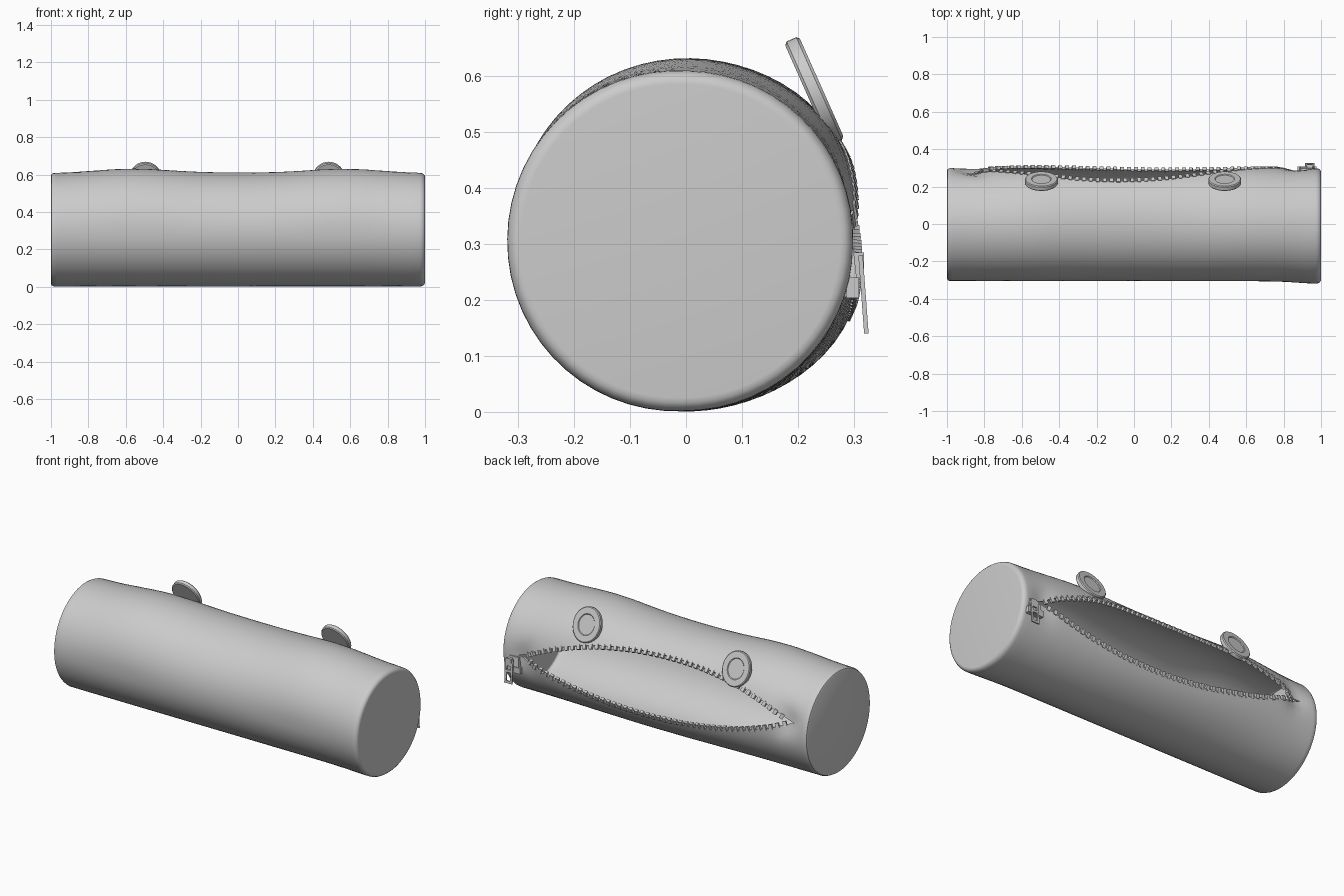
import bpy, bmesh, math
from mathutils import Vector, Matrix

if "Cube" in bpy.data.objects:
    bpy.data.objects.remove(bpy.data.objects["Cube"], do_unlink=True)

grey = bpy.data.materials.new("light grey")
grey.use_nodes = True
grey.diffuse_color = (0.6, 0.6, 0.6, 1)
grey.node_tree.nodes["Principled BSDF"].inputs["Base Color"].default_value = (0.6, 0.6, 0.6, 1)


def finish(name, bm, angle=40):
    mesh = bpy.data.meshes.new(name)
    bm.to_mesh(mesh)
    bm.free()
    obj = bpy.data.objects.new(name, mesh)
    bpy.context.collection.objects.link(obj)
    mesh.materials.append(grey)
    bpy.ops.object.select_all(action='DESELECT')
    obj.select_set(True)
    bpy.context.view_layer.objects.active = obj
    bpy.ops.object.shade_smooth_by_angle(angle=math.radians(angle))
    return obj


def add_box(bm, centre, size, axes=None):
    m = Matrix.Translation(centre)
    if axes:
        m = m @ Matrix(axes).transposed().to_4x4()
    return bmesh.ops.create_cube(bm, size=1, matrix=m @ Matrix.Diagonal((*size, 1)))["verts"]


SLIT, RADIUS, MID_Z = 0.88, 0.302, 0.304


def lens(x):
    return max(0.0, 1 - (x / SLIT) ** 2)


def lip(x, side):
    """Angle of the upper (side 1) or lower (side -1) edge of the opening."""
    return math.radians(7 - 8 * x + 3 * lens(x) + side * 34 * lens(x) ** 0.85)


def bump(v, width):
    return math.exp(-(v / width) ** 2)


def surface(x, t, inset=0.0):
    """Point on the soft tube; t turns from +y up towards +z."""
    near = min(abs(math.remainder(t - lip(x, s), math.tau)) for s in (1, -1))
    r = RADIUS - inset
    r += 0.024 * bump(abs(x) - 0.57, 0.28) * max(0, math.sin(t))
    r += 0.022 * lens(x) * bump(near, 0.6)
    r -= 0.028 * (bump(x + 0.87, 0.06) + 0.7 * bump(x - 0.87, 0.06)) * bump(near, 0.22)
    r += 0.014 * bump(x - 1, 0.18) * max(0, -math.cos(t))
    return Vector((x, -0.003 + r * math.cos(t), MID_Z + r * math.sin(t)))


# Hollow fabric tube with a lens-shaped opening along the back
N, ROWS = 60, 56
rows = [(-1, 0.014), (-0.996, 0.005), (-0.985, 0)]
rows += [(-0.97 + 1.94 * i / ROWS, 0) for i in range(ROWS + 1)]
rows += [(0.982, 0.001), (0.993, 0.007), (0.999, 0.015), (1, 0.024)]
bm = bmesh.new()
grid = []
for x, inset in rows:
    a, b = lip(x, 1), lip(x, -1) + math.tau
    grid.append([bm.verts.new(surface(x, a + (b - a) * j / N, inset)) for j in range(N + 1)])
for low, high in zip(grid, grid[1:]):
    for j in range(N):
        bm.faces.new((low[j], low[j + 1], high[j + 1], high[j]))
for ring in (grid[0], grid[-1]):
    bm.faces.new(ring[:-1])
bmesh.ops.remove_doubles(bm, verts=bm.verts, dist=0.0005)
bmesh.ops.recalc_face_normals(bm, faces=bm.faces)
probe = max(bm.faces, key=lambda f: f.calc_center_median().x)
if probe.normal.x < 0:
    bmesh.ops.reverse_faces(bm, faces=bm.faces)
body = finish("case_body", bm)
wall = body.modifiers.new("wall", 'SOLIDIFY')
wall.thickness, wall.offset = 0.01, -1
bpy.ops.object.modifier_apply(modifier=wall.name)
bpy.ops.object.shade_smooth_by_angle(angle=math.radians(40))

# Zip teeth along both edges of the opening
TEETH = 46
for name, side in (("upper_zip_teeth", 1), ("lower_zip_teeth", -1)):
    bm = bmesh.new()
    for i in range(TEETH):
        x = -0.85 + 1.7 * (i + 0.25 * side + 0.5) / TEETH
        t = lip(x, side)
        p = surface(x, t)
        along = (surface(x + 0.01, lip(x + 0.01, side)) - surface(x - 0.01, lip(x - 0.01, side))).normalized()
        out = Vector((0, math.cos(t), math.sin(t)))
        inward = along.cross(out).normalized()
        if inward.z * side > 0:
            inward.negate()
        out = along.cross(inward)
        if out.y < 0:
            out.negate()
        depth = Vector((0, math.cos(t), math.sin(t))) * -0.005
        add_box(bm, p + inward * 0.006 + depth, (0.02, 0.028, 0.017), (along, inward, out))
    bmesh.ops.recalc_face_normals(bm, faces=bm.faces)
    finish(name, bm, 30)

# Zip slider: tapered body, side lip and bridge
bm = bmesh.new()
verts = add_box(bm, (0.925, 0.293, 0.25), (0.09, 0.03, 0.09))
for v in verts:
    if v.co.z > 0.25:
        v.co.y -= 0.01 if v.co.y > 0.29 else 0
        v.co.x += 0.012 if v.co.x < 0.925 else -0.012
add_box(bm, (0.925, 0.297, 0.222), (0.1, 0.022, 0.036))
add_box(bm, (0.94, 0.308, 0.262), (0.03, 0.018, 0.045))
finish("zip_slider", bm, 30)

# Pull tab: a thin frame with a slot, hanging from the bridge
bm = bmesh.new()
for x in (-0.019, 0.019):
    add_box(bm, (x, 0, -0.07), (0.012, 0.008, 0.14))
for z, h in ((-0.007, 0.014), (-0.07, 0.014), (-0.133, 0.014)):
    add_box(bm, (0, 0, z), (0.03, 0.008, h))
bmesh.ops.transform(bm, verts=bm.verts,
                    matrix=Matrix.Translation((0.94, 0.311, 0.28)) @ Matrix.Rotation(0.075, 4, 'X'))
finish("zip_pull_tab", bm, 30)

# Round buttons with a shallow dish, leaning on the upper edge
PROFILE = [(0.94, -0.014), (1, -0.009), (1, 0.01), (0.95, 0.015), (0.6, 0.015), (0.56, 0.011)]
for name, x in (("right_button", -0.495), ("left_button", 0.485)):
    bm = bmesh.new()
    rings = []
    for r, h in PROFILE:
        rings.append([bm.verts.new((0.088 * r * math.cos(k * math.tau / 40),
                                    0.1 * r * math.sin(k * math.tau / 40), h)) for k in range(40)])
    for low, high in zip(rings, rings[1:]):
        for k in range(40):
            n = (k + 1) % 40
            bm.faces.new((low[k], low[n], high[n], high[k]))
    bm.faces.new(rings[0][::-1])
    bm.faces.new(rings[-1])
    tilt = Matrix.Rotation(-math.radians(66), 4, 'X')
    bmesh.ops.transform(bm, verts=bm.verts, matrix=Matrix.Translation((x, 0.228, 0.573)) @ tilt)
    finish(name, bm, 35)
